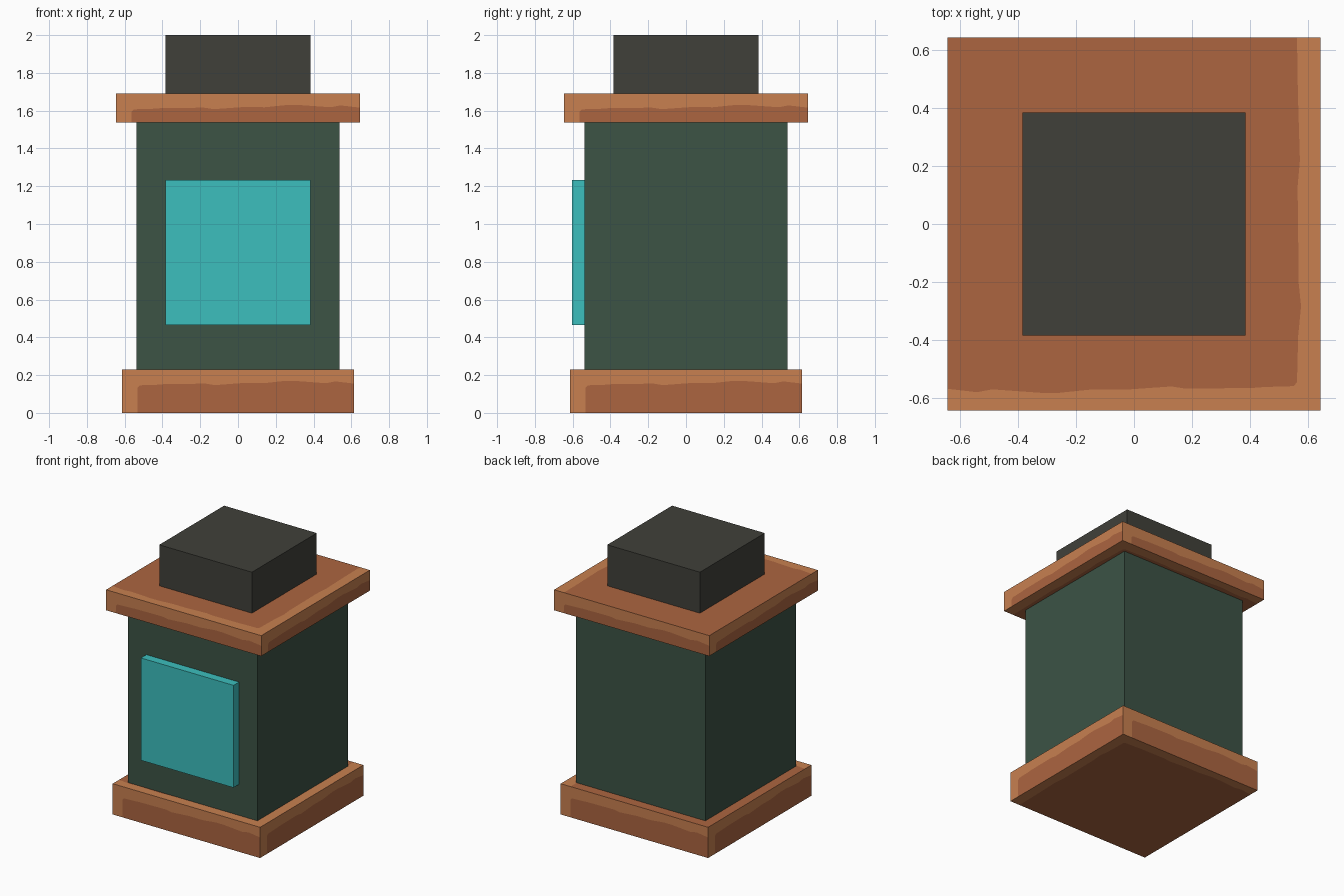
import bpy, bmesh
from mathutils import Vector

if "Cube" in bpy.data.objects:
    bpy.data.objects.remove(bpy.data.objects["Cube"])


def material(name, rgb):
    m = bpy.data.materials.new(name)
    lin = [((c / 255 + 0.055) / 1.055) ** 2.4 for c in rgb]
    m.diffuse_color = (*lin, 1)
    m.use_nodes = True
    m.node_tree.nodes["Principled BSDF"].inputs["Base Color"].default_value = m.diffuse_color
    return m


GREEN = material("dark green", (60, 83, 69))
CHARCOAL = material("charcoal", (64, 64, 58))
TEAL = material("teal", (60, 191, 190))
LIGHT = material("light copper", (200, 128, 80))
DARK = material("dark copper", (172, 101, 64))


def finish(name, bm, mats):
    mesh = bpy.data.meshes.new(name)
    bm.to_mesh(mesh)
    bm.free()
    for m in mats:
        mesh.materials.append(m)
    obj = bpy.data.objects.new(name, mesh)
    bpy.context.collection.objects.link(obj)
    return obj


def box(name, lo, hi, mat):
    bm = bmesh.new()
    bmesh.ops.create_cube(bm, size=1)
    for v in bm.verts:
        v.co = [a + (c + 0.5) * (b - a) for a, b, c in zip(lo, hi, v.co)]
    return finish(name, bm, [mat])


# Worn edge: (fraction along the edge, small wobble), shared by every slab face
WEAR = [(1, 0), (.92, .012), (.88, .002), (.75, .014), (.70, .014), (.61, .002),
        (.52, .003), (.40, -.008), (.36, 0), (.18, -.003), (.15, -.006)]


def worn_slab(name, half, z0, z1, band=0.076):
    """Slab whose faces each have a light worn strip along two edges."""
    bm = bmesh.new()
    centre = Vector((0, 0, (z0 + z1) / 2))
    size = Vector((half, half, (z1 - z0) / 2))
    sides = [((0, 0, 1), n) for n in ((0, -1, 0), (1, 0, 0), (0, 1, 0), (-1, 0, 0))]
    for v, n in sides + [((0, -1, 0), (0, 0, 1)), ((0, 1, 0), (0, 0, -1))]:
        v, n = Vector(v), Vector(n)
        u = v.cross(n)
        w, h, d = (2 * sum(abs(a) * s for a, s in zip(axis, size)) for axis in (u, v, n))

        def point(p):
            return bm.verts.new(centre + n * d / 2 + u * (p[0] - w / 2) + v * (p[1] - h / 2))

        # Wavy line along the top, round the corner and down the left edge
        path = [point((t * w, h - band + k)) for t, k in WEAR]
        path += [point((band + .018, h - band - .009)), point((band + .006, h - band - .022))]
        if h > 0.5:
            path += [point((band + k, t * h)) for t, k in
                     ((.8, .002), (.72, -.008), (.66, 0), (.4, .004), (.33, -.004), (.15, .003))]
        path.append(point((band + .006, 0)))
        light = bm.faces.new(path + [point((0, 0)), point((0, h)), point((w, h))][0:3])
        dark = bm.faces.new(path[::-1] + [point((w, 0))])
        dark.material_index = 1
        for f in (light, dark):
            f.normal_update()
            if f.normal.dot(n) < 0:
                f.normal_flip()
    bmesh.ops.remove_doubles(bm, verts=bm.verts, dist=1e-5)
    return finish(name, bm, [LIGHT, DARK])


# Base and cap slabs
worn_slab("base_slab", 0.613, 0, 0.231)
worn_slab("cap_slab", 0.645, 1.538, 1.692)

# Body, top block and front panel
box("body", (-.538, -.538, .231), (.538, .538, 1.538), GREEN)
box("top_block", (-.385, -.385, 1.692), (.385, .385, 2), CHARCOAL)
box("front_panel", (-.385, -.603, .464), (.385, -.538, 1.233), TEAL)
